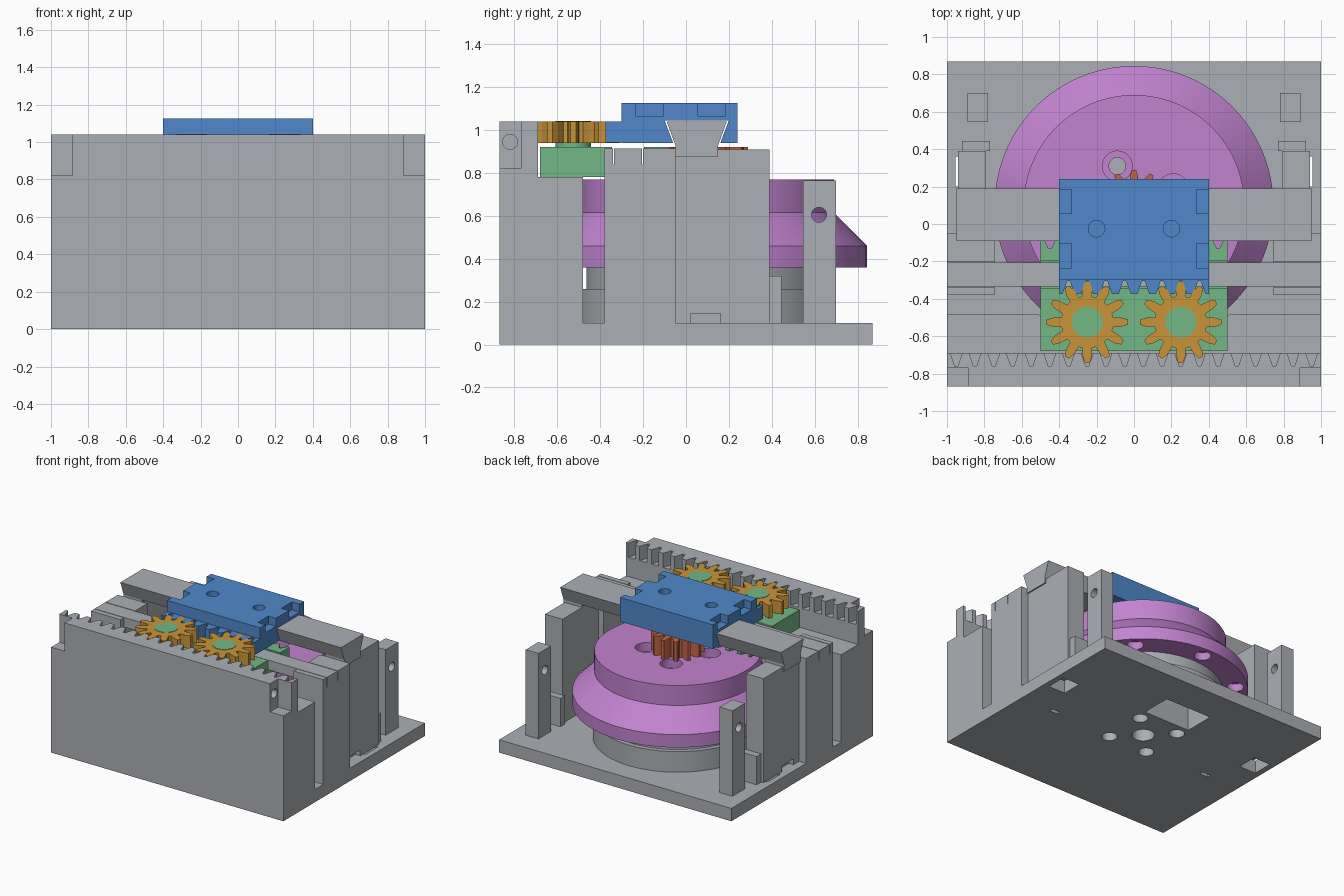
import bpy
import bmesh
from math import cos, sin, pi, radians
from mathutils import Matrix

if "Cube" in bpy.data.objects:
    bpy.data.objects.remove(bpy.data.objects["Cube"], do_unlink=True)


def material(name, color):
    m = bpy.data.materials.new(name)
    m.use_nodes = True
    m.diffuse_color = (*color, 1)
    m.node_tree.nodes["Principled BSDF"].inputs["Base Color"].default_value = (*color, 1)
    return m


GREY = material("grey", (0.41, 0.43, 0.46))
BLUE = material("blue", (0.08, 0.25, 0.60))
PURPLE = material("purple", (0.54, 0.23, 0.63))
ORANGE = material("orange", (0.59, 0.30, 0.04))
GREEN = material("green", (0.17, 0.48, 0.24))
RED = material("brick red", (0.55, 0.13, 0.06))


def finish(name, bm, mat):
    bmesh.ops.recalc_face_normals(bm, faces=bm.faces)
    mesh = bpy.data.meshes.new(name)
    bm.to_mesh(mesh)
    bm.free()
    mesh.materials.append(mat)
    ob = bpy.data.objects.new(name, mesh)
    bpy.context.collection.objects.link(ob)
    return ob


def prism(name, pts, lo, hi, mat=GREY, axis="z"):
    """Extrude an outline along x (points are y, z) or z (points are x, y)."""
    bm = bmesh.new()
    place = (lambda u, v: (u, v, lo)) if axis == "z" else (lambda u, v: (lo, u, v))
    face = bm.faces.new([bm.verts.new(place(u, v)) for u, v in pts])
    ext = bmesh.ops.extrude_face_region(bm, geom=[face])["geom"]
    d = hi - lo
    bmesh.ops.translate(bm, vec=(0, 0, d) if axis == "z" else (d, 0, 0),
                        verts=[g for g in ext if isinstance(g, bmesh.types.BMVert)])
    return finish(name, bm, mat)


def box(name, x, y, z, mat=GREY):
    return prism(name, [(x[0], y[0]), (x[1], y[0]), (x[1], y[1]), (x[0], y[1])], *z, mat)


def span(s, a, b):
    return (a, b) if s > 0 else (-b, -a)


def circle(u, v, r, n=32):
    return [(u + r * cos(2 * pi * i / n), v + r * sin(2 * pi * i / n)) for i in range(n)]


def cylinder(name, u, v, r, lo, hi, mat=GREY, axis="z", n=32):
    return prism(name, circle(u, v, r, n), lo, hi, mat, axis)


def cut(ob, cutters):
    for c in cutters:
        c.hide_render = True
        mod = ob.modifiers.new("cut", "BOOLEAN")
        mod.operation, mod.solver, mod.object = "DIFFERENCE", "EXACT", c
    bpy.context.view_layer.update()
    done = ob.evaluated_get(bpy.context.evaluated_depsgraph_get())
    mesh = bpy.data.meshes.new_from_object(done)
    ob.modifiers.clear()
    ob.data = mesh
    for c in cutters:
        bpy.data.objects.remove(c, do_unlink=True)


def smooth(ob):
    bpy.ops.object.select_all(action="DESELECT")
    ob.select_set(True)
    bpy.context.view_layer.objects.active = ob
    bpy.ops.object.shade_smooth_by_angle(angle=radians(25))


def rack(half, back, root, tip, pitch=0.1):
    """Outline of a toothed bar, teeth at multiples of the pitch."""
    pts = [(-half, back), (-half, root)]
    n = round(half / pitch)
    for k in range(-n, n + 1):
        for dx, y in ((-0.042, root), (-0.018, tip), (0.018, tip), (0.042, root)):
            p = (max(-half, min(half, k * pitch + dx)), y)
            if p != pts[-1]:
                pts.append(p)
    return pts + [(half, back)]


def gear(cx, cy, scale=1, teeth=12):
    flank = ((0.14, -0.19), (0.185, -0.13), (0.218, -0.06),
             (0.218, 0.06), (0.185, 0.13), (0.14, 0.19))
    pts = []
    for k in range(teeth):
        for r, da in flank:
            a = 2 * pi * k / teeth + da
            pts.append((cx + scale * r * cos(a), cy + scale * r * sin(a)))
    return pts


CY = 0.1  # flywheel axis

# Base plate with its screw holes, pocket and slots
base = box("base_plate", (-1, 1), (-0.87, 0.87), (0, 0.1))
hub = prism("hub", circle(0, CY, 0.6, 72), 0.1, 0.26)
hub_top = prism("hub_top", circle(0, CY, 0.565, 72), 0.26, 0.36)


def screw_holes():
    holes = [cylinder("cutter", 0, CY, 0.08, -0.1, 0.22)]
    for k in range(4):
        a = pi / 4 + k * pi / 2
        holes.append(cylinder("cutter", 0.24 * cos(a), CY + 0.24 * sin(a), 0.055, -0.1, 0.22))
    return holes + [box("cutter", (-0.2, 0.2), (0.36, 0.6), (-0.1, 0.2))]


slots = []
for s in (1, -1):
    slots.append(box("cutter", span(s, 0.81, 0.955), (0.2, 0.36), (-0.1, 0.2)))
    slots.append(box("cutter", span(s, 0.66, 0.73), (-0.06, -0.03), (-0.1, 0.2)))
cut(base, screw_holes() + slots)
cut(hub, screw_holes())
smooth(hub)
smooth(hub_top)

# Front wall with a ledge, a fixed rack on top and notched corners
wall = prism("front_wall", [(-0.87, 0.1), (-0.48, 0.1), (-0.48, 0.78), (-0.69, 0.78),
                            (-0.69, 0.93), (-0.87, 0.93)], -1, 1, axis="x")
wall_rack = prism("wall_rack", rack(1, -0.87, -0.76, -0.69), 0.93, 1.04)


def corner_notches():
    out = []
    for s in (1, -1):
        out.append(box("cutter", span(s, 0.885, 1.1), (-0.95, -0.77), (0.82, 1.2)))
        out.append(cylinder("cutter", -0.82, 0.945, 0.035, *span(s, 0.7, 1.1), axis="x"))
    return out


cut(wall, corner_notches() + [cylinder("cutter", 0, CY, 0.775, 0.09, 0.85, n=72)])
cut(wall_rack, corner_notches())

# Side posts, bearing columns, brackets and rear towers on both sides
for s, side in ((1, "left"), (-1, "right")):
    post = box(side + "_post", span(s, 0.745, 1), (-0.38, -0.05), (0.1, 0.915))
    cut(post, [box("cutter", span(s, 0.7, 1.1), (-0.34, -0.2), (0.84, 1))])
    column = box(side + "_bearing_column", span(s, 0.79, 0.94), (-0.05, 0.39), (0.1, 0.91))
    cut(column, [box("cutter", span(s, 0.9, 1), (0.02, 0.16), (0.09, 0.145))])
    box(side + "_rail_neck", span(s, 0.79, 0.95), (-0.05, 0.15), (0.875, 0.93))
    box(side + "_bracket", span(s, 0.77, 0.92), (0.39, 0.445), (0.1, 0.32))
    tower = box(side + "_rear_tower", span(s, 0.78, 0.89), (0.545, 0.70), (0.1, 0.765))
    cut(tower, [cylinder("cutter", 0.62, 0.605, 0.035, *span(s, 0.7, 1), axis="x")])

# Guide beam and dovetail rail
box("guide_beam", (-1, 1), (-0.335, -0.205), (0.84, 0.915))
prism("dovetail_rail", [(-0.05, 0.93), (0.15, 0.93), (0.19, 1.04), (-0.09, 1.04)],
      -0.95, 0.95, axis="x")

# Flywheel: stepped lathe profile with counterbored holes
profile = [(0, 0.36), (0.745, 0.36), (0.745, 0.46), (0.59, 0.615), (0.59, 0.77), (0, 0.77)]
bm = bmesh.new()
ring = [bm.verts.new((r, 0, z)) for r, z in profile]
edges = [bm.edges.new(p) for p in zip(ring, ring[1:])]
bmesh.ops.spin(bm, geom=ring + edges, cent=(0, 0, 0), axis=(0, 0, 1), angle=2 * pi, steps=96)
bmesh.ops.remove_doubles(bm, verts=bm.verts, dist=1e-4)
bmesh.ops.transform(bm, matrix=Matrix.Translation((0, CY, 0)), verts=bm.verts)
flywheel = finish("flywheel", bm, PURPLE)
bores = []
for k in range(4):
    a = radians(113 + 90 * k)
    x, y = 0.228 * cos(a), CY + 0.228 * sin(a)
    bores.append(cylinder("cutter", x, y, 0.08, 0.7, 0.9, PURPLE))
    bores.append(cylinder("cutter", x, y, 0.045, 0.3, 0.75, PURPLE))
for k in range(8):
    a = k * pi / 4
    bores.append(cylinder("cutter", 0.655 * cos(a), CY + 0.655 * sin(a), 0.06, 0.3, 0.42, PURPLE))
cut(flywheel, bores)
smooth(flywheel)
prism("pinion", gear(0, CY, 0.87), 0.77, 0.92, RED)

# Gear carriage with a groove for the guide beam and a rear rack
carriage = prism("gear_carriage", rack(0.5, -0.68, -0.13, -0.08), 0.78, 0.92, GREEN)
cut(carriage, [box("cutter", (-0.6, 0.6), (-0.345, -0.195), (0.838, 1), GREEN)])
for s, side in ((1, "left"), (-1, "right")):
    x = 0.25 * s
    prism(side + "_gear", gear(x, -0.525), 0.94, 1.04, ORANGE)
    smooth(cylinder(side + "_gear_shaft", x, -0.525, 0.083, 0.92, 1.043, GREEN))

# Slide: block riding on the dovetail, with notches, holes and a front rack
slide = prism("slide_block", [(-0.3, 0.94), (-0.06, 0.94), (-0.1, 1.045), (0.2, 1.045),
                              (0.16, 0.94), (0.24, 0.94), (0.24, 1.127), (-0.3, 1.127)],
              -0.4, 0.4, BLUE, "x")
notches = []
for s in (1, -1):
    for y in (-0.17, 0.12):
        notches.append(box("cutter", span(s, 0.335, 0.5), (y - 0.065, y + 0.065), (1.065, 1.2), BLUE))
    notches.append(cylinder("cutter", 0.2 * s, -0.025, 0.044, 1.06, 1.2, BLUE))
cut(slide, notches)
prism("slide_rack", rack(0.4, -0.28, -0.305, -0.375), 0.941, 1.04, BLUE)
